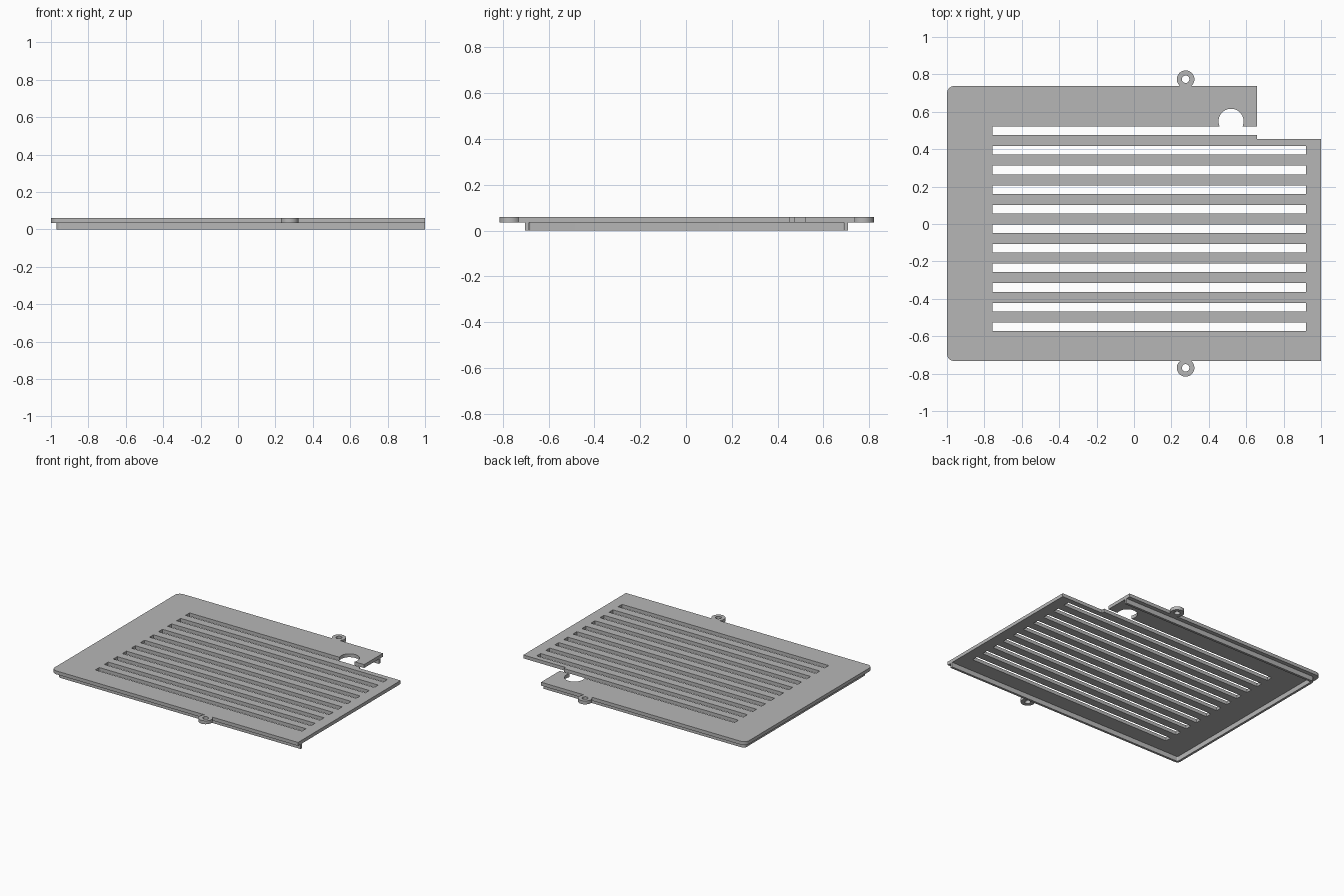
import bpy, bmesh
from math import sin, cos, asin, pi, radians

cube = bpy.data.objects.get("Cube")
if cube:
    bpy.data.objects.remove(cube, do_unlink=True)

grey = bpy.data.materials.new("plain grey")
grey.use_nodes = True
colour = (0.47, 0.47, 0.47, 1)
grey.diffuse_color = colour
grey.node_tree.nodes["Principled BSDF"].inputs["Base Color"].default_value = colour


def arc(cx, cy, r, start, end, steps=8):
    """Points on an arc, angles in radians."""
    return [(cx + r * cos(start + (end - start) * i / steps),
             cy + r * sin(start + (end - start) * i / steps)) for i in range(steps + 1)]


def slab(name, loops, z0, z1):
    """Extrude flat loops (first outline, then holes) between two heights."""
    curve = bpy.data.curves.new(name, 'CURVE')
    curve.dimensions = '2D'
    curve.fill_mode = 'BOTH'
    curve.extrude = (z1 - z0) / 2
    for pts in loops:
        spline = curve.splines.new('POLY')
        spline.points.add(len(pts) - 1)
        for p, (x, y) in zip(spline.points, pts):
            p.co = (x, y, 0, 1)
        spline.use_cyclic_u = True
    obj = bpy.data.objects.new(name, curve)
    bpy.context.collection.objects.link(obj)
    bpy.ops.object.select_all(action='DESELECT')
    obj.select_set(True)
    bpy.context.view_layer.objects.active = obj
    bpy.ops.object.convert(target='MESH')
    obj = bpy.context.view_layer.objects.active
    bm = bmesh.new()
    bm.from_mesh(obj.data)
    bmesh.ops.remove_doubles(bm, verts=bm.verts, dist=1e-5)
    bmesh.ops.translate(bm, verts=bm.verts, vec=(0, 0, (z0 + z1) / 2))
    bmesh.ops.recalc_face_normals(bm, faces=bm.faces)
    bm.to_mesh(obj.data)
    bm.free()
    obj.data.materials.clear()
    obj.data.materials.append(grey)
    bpy.ops.object.shade_smooth_by_angle(angle=radians(30))
    return obj


LEFT, RIGHT, FRONT, BACK = -1.0, 1.0, -0.733, 0.738
NOTCH_X, NOTCH_Y = 0.658, 0.455
UNDER, TOP = 0.035, 0.06
SLOT_L, SLOT_R, SLOT_HALF = -0.757, 0.919, 0.023
FIRST, PITCH = 0.498, 0.1047

# Vent plate: outline includes the corner notch, open top slot and round cut-out
slot_top, slot_low = FIRST + SLOT_HALF, FIRST - SLOT_HALF
hole_x, hole_y, hole_r = 0.519, 0.549, 0.067
dip = asin((slot_top - hole_y) / hole_r)
outline = [(RIGHT, FRONT), (RIGHT, NOTCH_Y), (NOTCH_X, NOTCH_Y), (NOTCH_X, slot_low),
           (SLOT_L, slot_low), (SLOT_L, slot_top)]
outline += arc(hole_x, hole_y, hole_r, pi - dip, dip, 32)
outline += [(NOTCH_X, slot_top), (NOTCH_X, BACK)]
outline += arc(LEFT + 0.04, BACK - 0.04, 0.04, pi / 2, pi)
outline += arc(LEFT + 0.04, FRONT + 0.04, 0.04, pi, 1.5 * pi)
slots = []
for i in range(1, 11):
    y = FIRST - PITCH * i
    slots.append([(SLOT_L, y - SLOT_HALF), (SLOT_R, y - SLOT_HALF),
                  (SLOT_R, y + SLOT_HALF), (SLOT_L, y + SLOT_HALF)])
slab("vent_plate", [outline] + slots, UNDER, TOP)


# Thin lip under the plate on three sides, open on the remaining one
def lip_path(inset, radius):
    x, y0, y1 = LEFT + inset, FRONT + inset, BACK - inset
    return ([(NOTCH_X, y1)] + arc(x + radius, y1 - radius, radius, pi / 2, pi)
            + arc(x + radius, y0 + radius, radius, pi, 1.5 * pi) + [(RIGHT, y0)])


slab("underside_lip", [lip_path(0.03, 0.025) + lip_path(0.047, 0.008)[::-1]], 0, UNDER)

# Screw lugs on the front and back edges
LUG_X, LUG_R, LUG_OUT = 0.276, 0.047, 0.036
cut = asin(-LUG_OUT / LUG_R)
for name, edge, side in (("back_lug", BACK, 1), ("front_lug", FRONT, -1)):
    loops = [arc(LUG_X, LUG_OUT, LUG_R, cut, pi - cut, 32),
             arc(LUG_X, LUG_OUT, 0.02, 0, 2 * pi, 24)[:-1]]
    slab(name, [[(x, edge + side * y) for x, y in loop] for loop in loops], UNDER, TOP)
